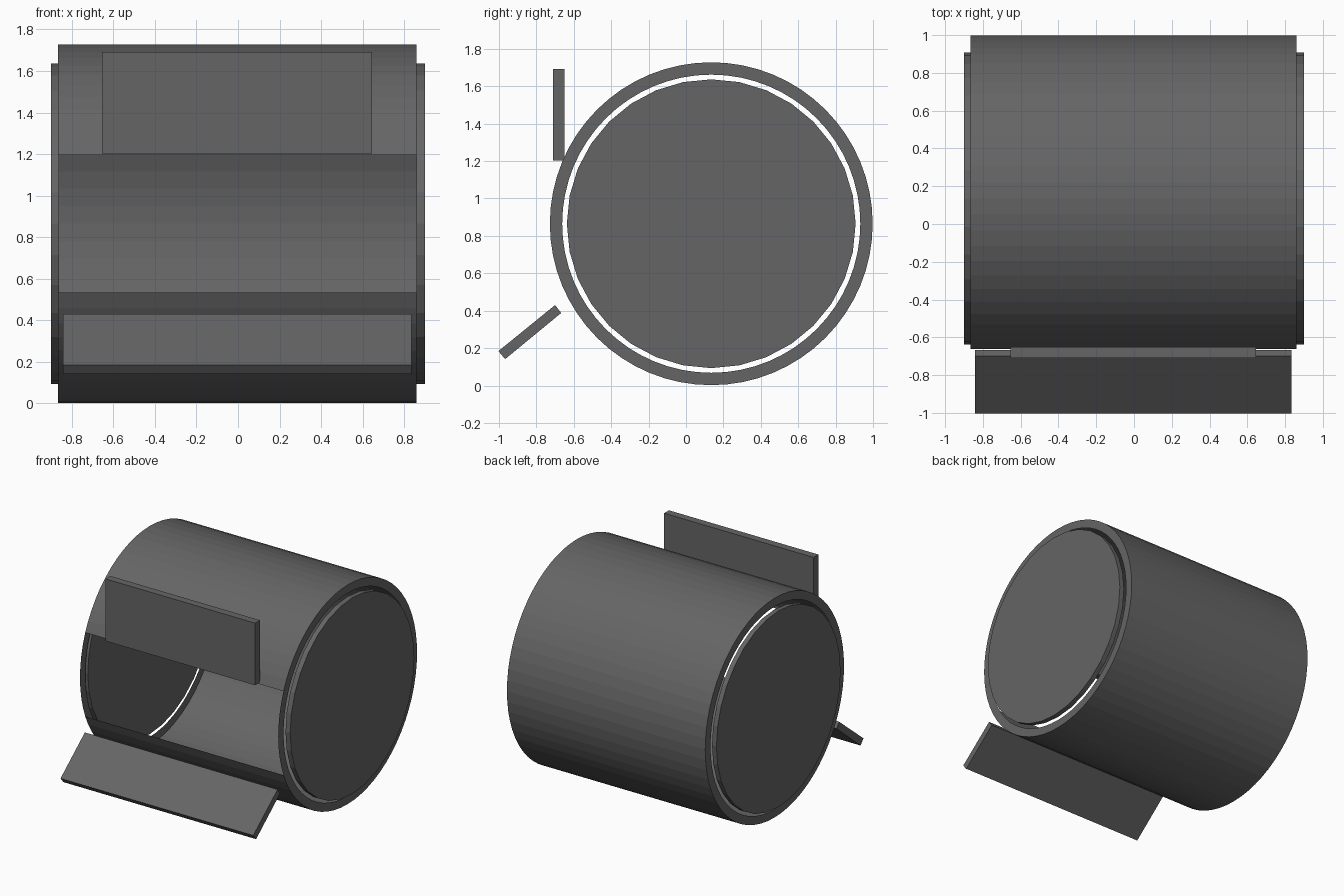
import bpy, bmesh
from math import cos, sin, pi

if "Cube" in bpy.data.objects:
    bpy.data.objects.remove(bpy.data.objects["Cube"])

CY, CZ = 0.135, 0.865      # drum axis (runs along x)
R, R_IN = 0.863, 0.797     # drum radius, end rim inner radius
X0, X1 = -0.866, 0.860     # drum ends
N = 64

dark = bpy.data.materials.new("dark_grey")
dark.diffuse_color = (0.13, 0.13, 0.13, 1)
dark.use_nodes = True
dark.node_tree.nodes["Principled BSDF"].inputs["Base Color"].default_value = dark.diffuse_color


def make(name, bm):
    bmesh.ops.recalc_face_normals(bm, faces=bm.faces[:])
    me = bpy.data.meshes.new(name)
    bm.to_mesh(me)
    bm.free()
    me.materials.append(dark)
    ob = bpy.data.objects.new(name, me)
    bpy.context.collection.objects.link(ob)
    return ob


def ring(bm, x, r, n):
    return [bm.verts.new((x, CY + r * cos(2 * pi * i / n), CZ + r * sin(2 * pi * i / n)))
            for i in range(n)]


def bridge(bm, a, b, skip=()):
    n = len(a)
    for i in range(n):
        if i not in skip:
            bm.faces.new((a[i], a[(i + 1) % n], b[(i + 1) % n], b[i]))


def prism(name, profile, x0, x1):
    bm = bmesh.new()
    a = [bm.verts.new((x0, y, z)) for y, z in profile]
    b = [bm.verts.new((x1, y, z)) for y, z in profile]
    bridge(bm, a, b)
    bm.faces.new(a)
    bm.faces.new(b)
    return make(name, bm)


# Thin drum wall with a front opening, closed by flat rims at both ends
bm = bmesh.new()
left, right = ring(bm, X0, R, N), ring(bm, X1, R, N)
bridge(bm, left, right, skip=range(N // 2 - 4, N // 2 + 4))
bridge(bm, left, ring(bm, X0, R_IN, N))
bridge(bm, right, ring(bm, X1, R_IN, N))
make("drum_shell", bm)

# End discs
for name, x0, x1 in (("left_end_disc", -0.9, -0.862), ("right_end_disc", 0.86, 0.9)):
    disc = [(CY + 0.772 * cos(2 * pi * i / 32), CZ + 0.772 * sin(2 * pi * i / 32))
            for i in range(32)]
    prism(name, disc, x0, x1)

# Upright panel above the opening
prism("upper_panel", [(-0.71, 1.203), (-0.65, 1.203), (-0.65, 1.692), (-0.71, 1.692)],
      -0.655, 0.646)

# Sloping flap below the opening
prism("lower_flap", [(-0.70, 0.430), (-0.667, 0.388), (-0.967, 0.141), (-1.003, 0.184)],
      -0.843, 0.835)
